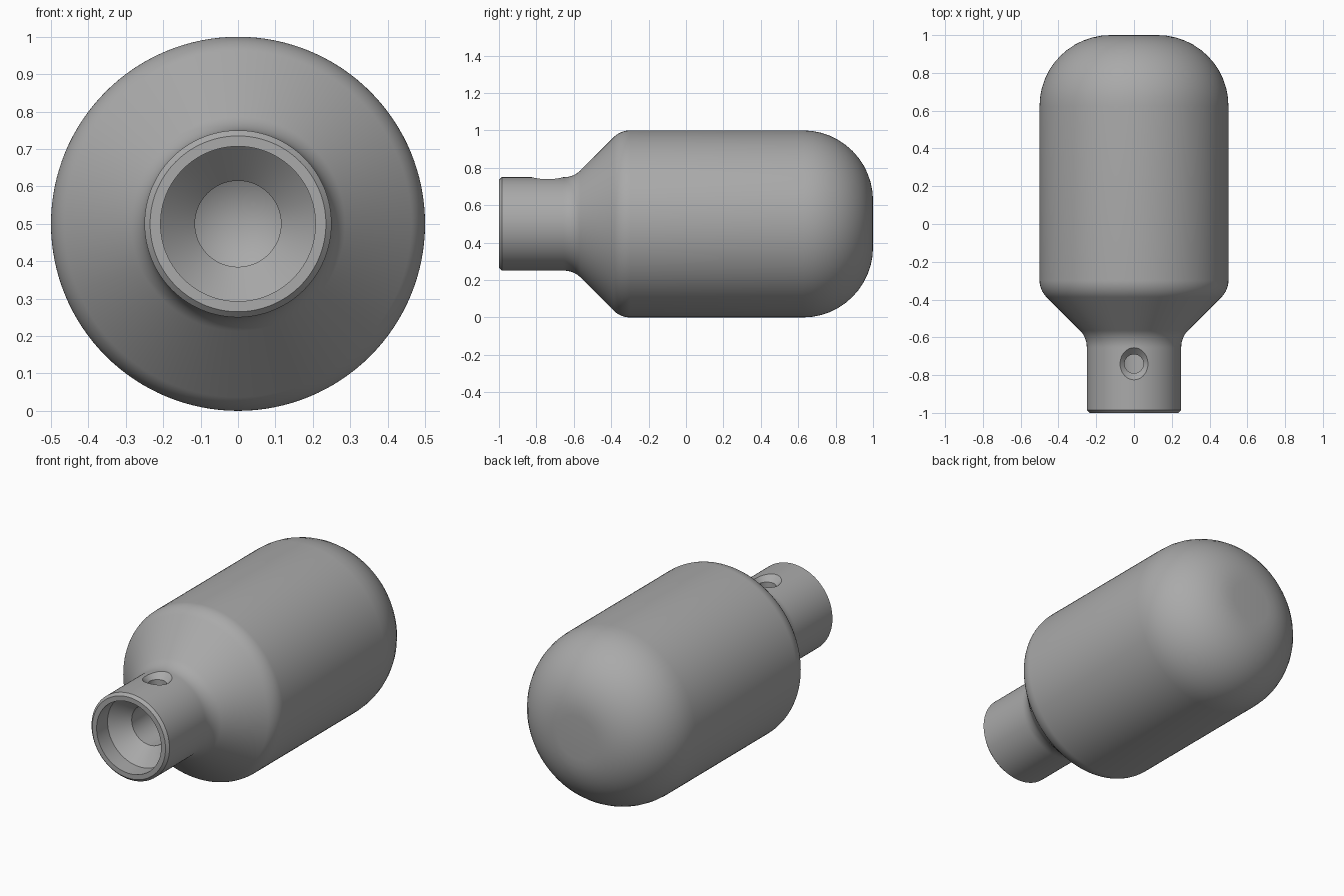
import bpy, bmesh
from math import pi, sin, cos
from mathutils import Vector, Matrix

cube = bpy.data.objects.get("Cube")
if cube:
    bpy.data.objects.remove(cube, do_unlink=True)

AXIS_HEIGHT = 0.5

grey = bpy.data.materials.new("satin_grey")
grey.use_nodes = True
colour = (0.4, 0.4, 0.4, 1.0)
grey.diffuse_color = colour
grey.node_tree.nodes["Principled BSDF"].inputs["Base Color"].default_value = colour


def rounded(points, steps=12):
    """Profile of (radius, position, fillet) corners with the fillets turned into arcs."""
    out = []
    for i, (r, a, fillet) in enumerate(points):
        corner = Vector((r, a))
        if not fillet:
            out.append(corner)
            continue
        to_prev = (Vector(points[i - 1][:2]) - corner).normalized()
        to_next = (Vector(points[i + 1][:2]) - corner).normalized()
        half = to_prev.angle(to_next) / 2
        centre = corner + (to_prev + to_next).normalized() * (fillet / sin(half))
        reach = fillet * cos(half) / sin(half)
        start = corner + to_prev * reach - centre
        end = corner + to_next * reach - centre
        sweep = pi - 2 * half
        for k in range(steps + 1):
            t = k / steps
            arc = start * sin((1 - t) * sweep) + end * sin(t * sweep)
            out.append(centre + arc / sin(sweep) if fillet else corner)
    return out


def lathe(name, profile, axis, segments, origin):
    """Revolve a profile around the y or z axis."""
    bm = bmesh.new()
    along = Vector(axis)
    verts = [bm.verts.new(Vector((r, 0, 0)) + along * a) for r, a in profile]
    edges = [bm.edges.new(pair) for pair in zip(verts, verts[1:])]
    bmesh.ops.spin(bm, geom=verts + edges, cent=(0, 0, 0), axis=axis,
                   angle=2 * pi, steps=segments, use_merge=True)
    bmesh.ops.remove_doubles(bm, verts=bm.verts, dist=1e-5)
    bmesh.ops.recalc_face_normals(bm, faces=bm.faces)
    bmesh.ops.transform(bm, matrix=Matrix.Translation(origin), verts=bm.verts)
    mesh = bpy.data.meshes.new(name)
    bm.to_mesh(mesh)
    bm.free()
    obj = bpy.data.objects.new(name, mesh)
    bpy.context.collection.objects.link(obj)
    mesh.materials.append(grey)
    return obj


# Solid turned body: bore with drill tip, rim, neck, shoulder, barrel, domed back
body = lathe("turned_body", rounded([
    (0, -0.48, 0), (0.115, -0.55, 0), (0.115, -0.81, 0),
    (0.207, -0.9, 0), (0.207, -1, 0), (0.235, -1, 0), (0.25, -0.985, 0),
    (0.25, -0.84, 0), (0.25, -0.66, 0), (0.25, -0.6, 0.125),
    (0.5, -0.35, 0.125), (0.5, 1, 0.375), (0, 1, 0),
]), (0, 1, 0), 128, (0, 0, AXIS_HEIGHT))

# Countersunk cross hole from the top of the neck into the bore
drill = lathe("hole_cutter", [
    (0, 0), (0.05, 0), (0.05, 0.215), (0.11, 0.275), (0, 0.275),
], (0, 0, 1), 48, (0, -0.74, AXIS_HEIGHT))
drill.hide_render = True

cut = body.modifiers.new("cross_hole", "BOOLEAN")
cut.operation = "DIFFERENCE"
cut.solver = "EXACT"
cut.object = drill

bpy.ops.object.select_all(action="DESELECT")
body.select_set(True)
bpy.context.view_layer.objects.active = body
bpy.ops.object.modifier_apply(modifier=cut.name)
bpy.data.objects.remove(drill, do_unlink=True)
bpy.ops.object.shade_smooth_by_angle(angle=pi / 6)
